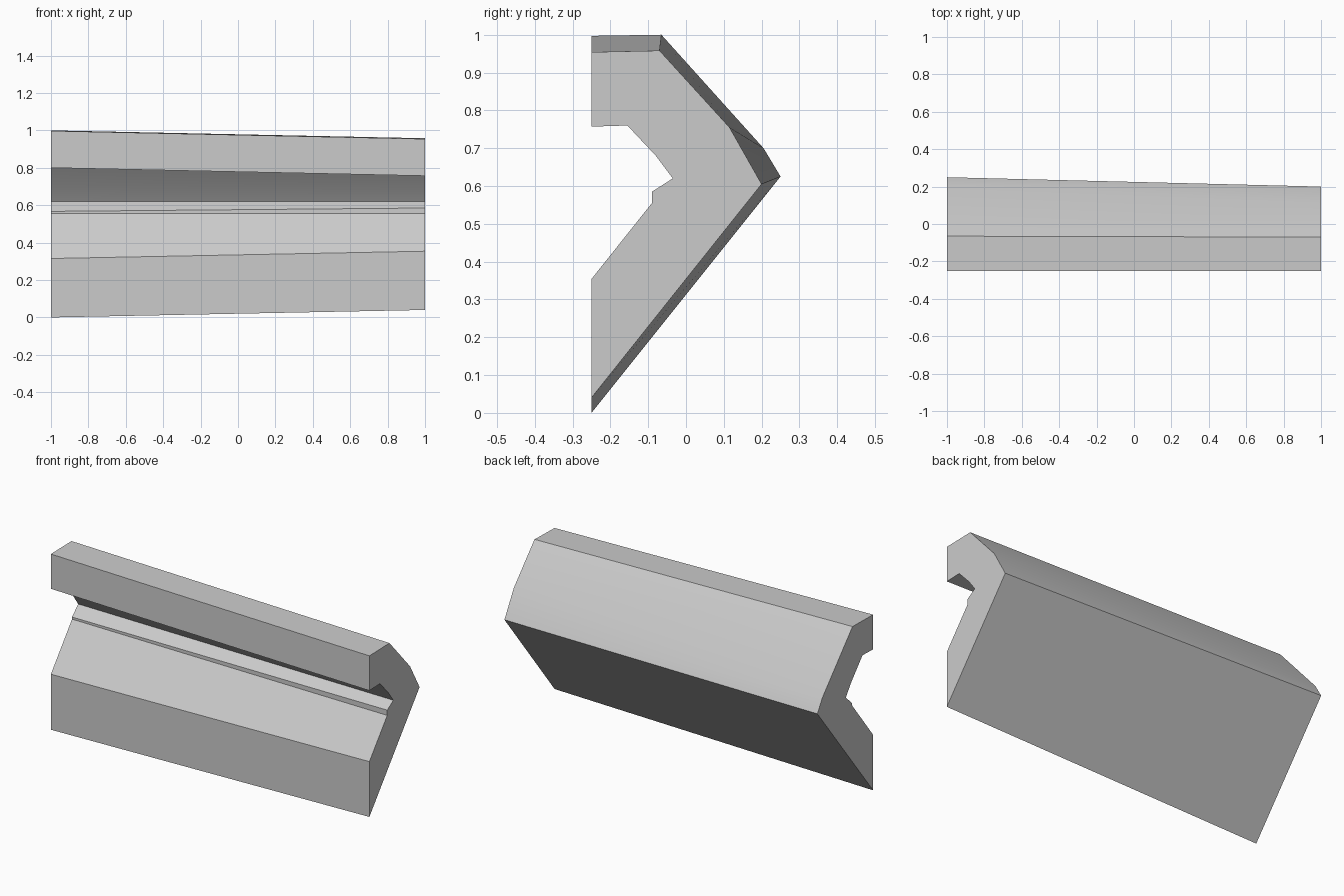
import bpy
import bmesh
import math

cube = bpy.data.objects.get("Cube")
if cube:
    bpy.data.objects.remove(cube, do_unlink=True)

# Single plain grey
grey = bpy.data.materials.new("plain grey")
grey.use_nodes = True
colour = (0.6, 0.6, 0.6, 1)
grey.diffuse_color = colour
grey.node_tree.nodes["Principled BSDF"].inputs["Base Color"].default_value = colour

# Matching (y, z) outlines of the large and the small end
large_end = [(-0.25, 0.997), (-0.065, 1.0), (0.205, 0.70), (0.25, 0.625),
             (-0.25, 0.0), (-0.25, 0.315), (-0.06, 0.555), (-0.06, 0.567),
             (-0.005, 0.62), (-0.055, 0.69), (-0.155, 0.803), (-0.25, 0.80)]
small_end = [(-0.25, 0.954), (-0.07, 0.958), (0.115, 0.755), (0.20, 0.605),
             (-0.25, 0.04), (-0.25, 0.354), (-0.09, 0.555), (-0.09, 0.585),
             (-0.035, 0.62), (-0.08, 0.68), (-0.155, 0.76), (-0.25, 0.757)]

# Tapered, grooved bar lofted between the two ends
bm = bmesh.new()
rings = [[bm.verts.new((x, y, z)) for y, z in outline]
         for x, outline in ((-1, large_end), (1, small_end))]
for ring in rings:
    bm.faces.new(ring)
n = len(large_end)
for i in range(n):
    j = (i + 1) % n
    bm.faces.new((rings[0][i], rings[0][j], rings[1][j], rings[1][i]))
bmesh.ops.recalc_face_normals(bm, faces=bm.faces)

mesh = bpy.data.meshes.new("grooved_bar")
bm.to_mesh(mesh)
bm.free()
mesh.materials.append(grey)
bar = bpy.data.objects.new("grooved_bar", mesh)
bpy.context.collection.objects.link(bar)

# Blend only the shallow bends
bpy.context.view_layer.objects.active = bar
bar.select_set(True)
bpy.ops.object.shade_smooth_by_angle(angle=math.radians(20))
